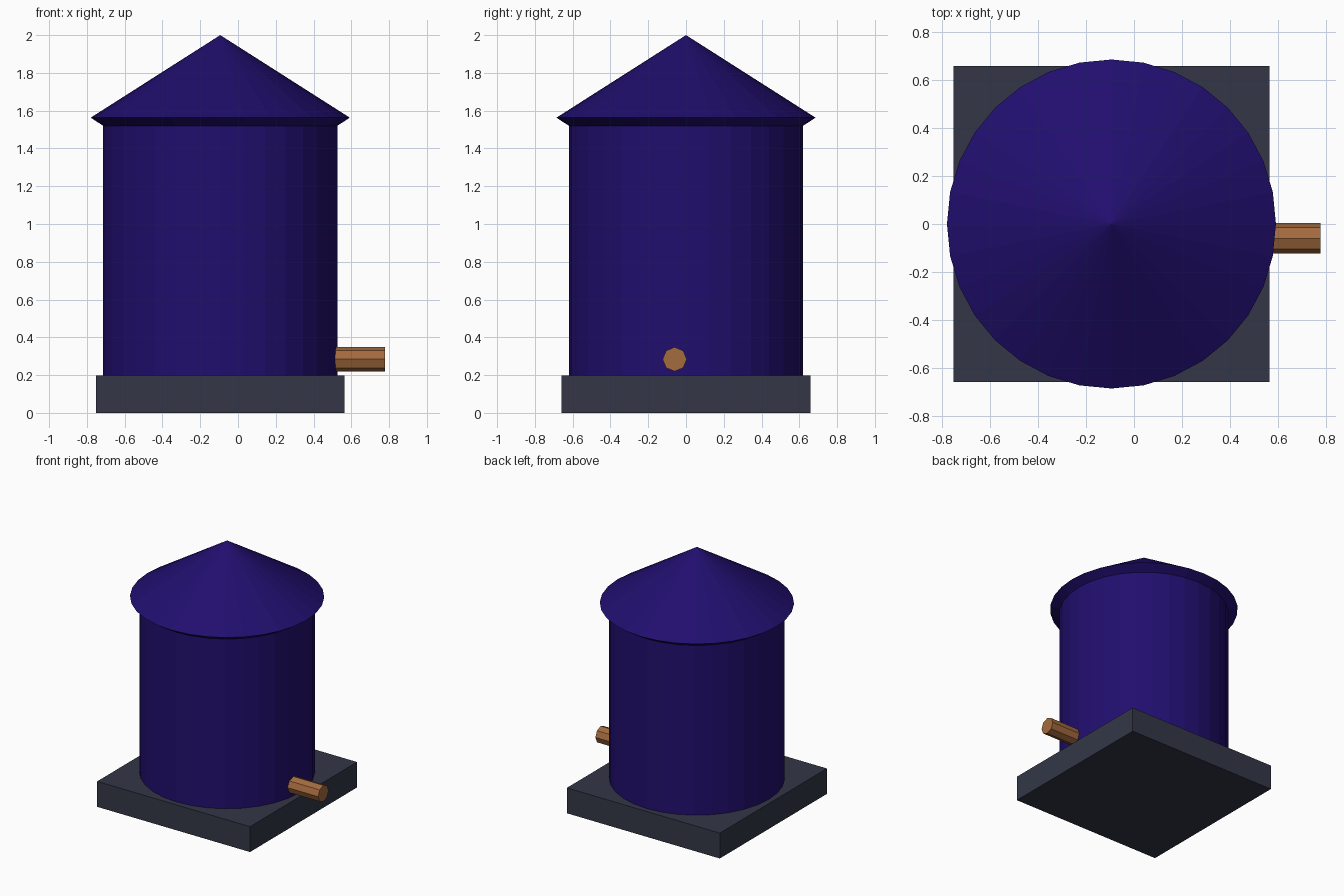
import bpy, bmesh
from math import cos, sin, tau, radians
from mathutils import Matrix

if "Cube" in bpy.data.objects:
    bpy.data.objects.remove(bpy.data.objects["Cube"])

CX = -0.094  # shared axis of slab, tank and roof


def material(name, rgb):
    mat = bpy.data.materials.new(name)
    mat.diffuse_color = (*rgb, 1)
    mat.use_nodes = True
    mat.node_tree.nodes["Principled BSDF"].inputs["Base Color"].default_value = mat.diffuse_color
    return mat


def finish(name, bm, mat, location):
    bmesh.ops.recalc_face_normals(bm, faces=bm.faces)
    mesh = bpy.data.meshes.new(name)
    bm.to_mesh(mesh)
    bm.free()
    mesh.materials.append(mat)
    obj = bpy.data.objects.new(name, mesh)
    obj.location = location
    bpy.context.collection.objects.link(obj)
    return obj


def lathe(bm, rings, apex_z, sides):
    """Stack (radius, z) rings, cap the bottom and close the top to a point."""
    loops = [[bm.verts.new((r * cos(tau * i / sides), r * sin(tau * i / sides), z))
              for i in range(sides)] for r, z in rings]
    apex = bm.verts.new((0, 0, apex_z))
    bm.faces.new(loops[0][::-1])
    for i in range(sides):
        j = (i + 1) % sides
        for low, high in zip(loops, loops[1:]):
            bm.faces.new((low[i], low[j], high[j], high[i]))
        bm.faces.new((loops[-1][i], loops[-1][j], apex))


slate = material("slate", (0.033, 0.037, 0.062))
indigo = material("indigo", (0.015, 0.0045, 0.155))
copper = material("copper", (0.37, 0.145, 0.048))

# Square base slab
bm = bmesh.new()
bmesh.ops.create_cube(bm, size=1)
bmesh.ops.scale(bm, vec=(1.318, 1.318, 0.198), verts=bm.verts)
finish("base_slab", bm, slate, (CX, 0, 0.099))

# Tank wall flaring into the eave, then the conical roof
bm = bmesh.new()
lathe(bm, [(0.62, 0.198), (0.62, 1.52), (0.686, 1.563)], 2.0, 32)
finish("tank_and_roof", bm, indigo, (CX, 0, 0))

# Eight-sided outlet pipe, starting just inside the wall
x0, x1 = 0.48, 0.778
bm = bmesh.new()
bmesh.ops.create_cone(bm, cap_ends=True, segments=8, radius1=0.064, radius2=0.064,
                      depth=x1 - x0, matrix=Matrix.Rotation(radians(90), 4, 'Y'))
finish("outlet_pipe", bm, copper, ((x0 + x1) / 2, -0.06, 0.284))
